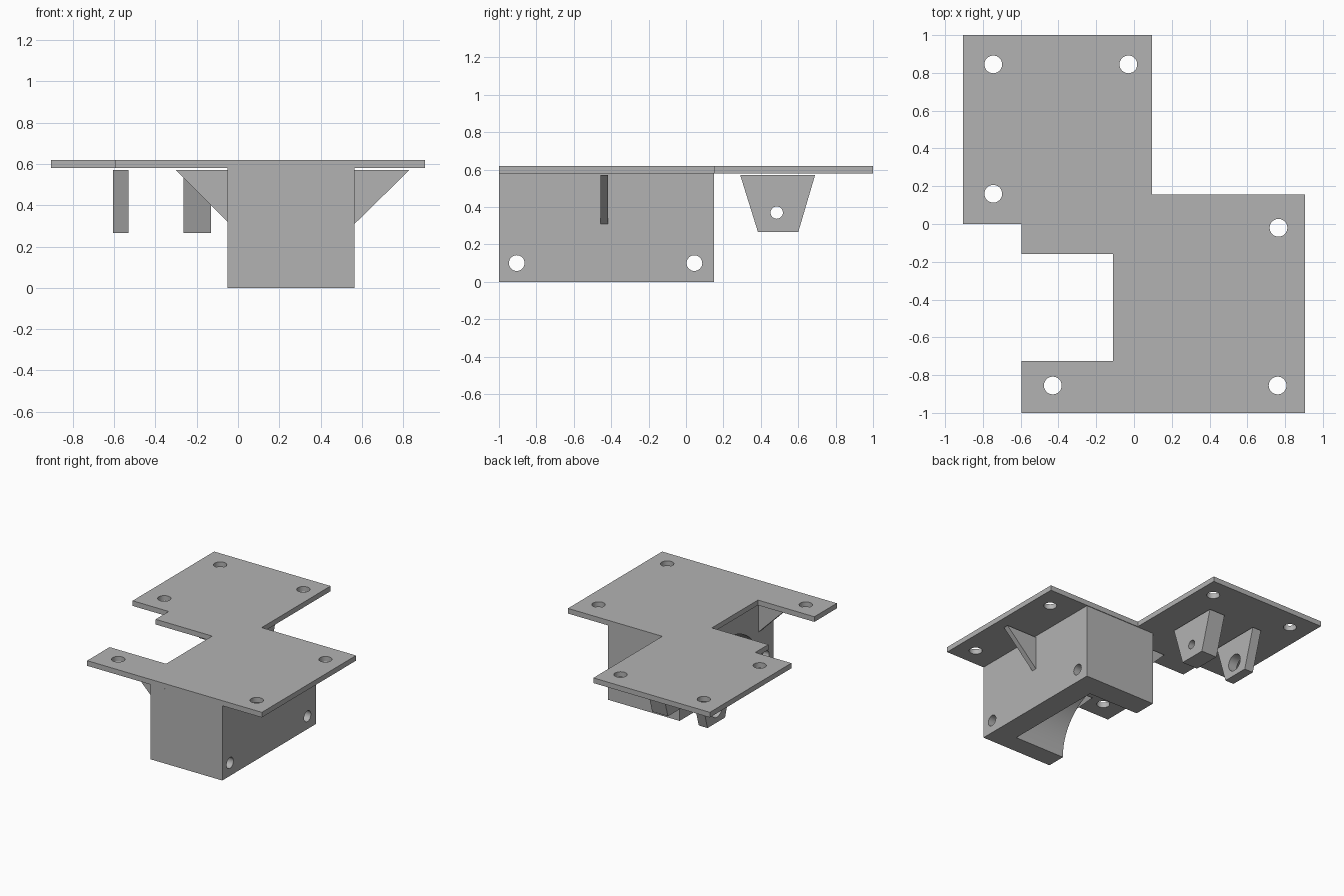
import bpy
import math
from mathutils import Matrix, Vector

cube = bpy.data.objects.get("Cube")
if cube:
    bpy.data.objects.remove(cube, do_unlink=True)

grey = bpy.data.materials.new("plain grey")
grey.use_nodes = True
colour = (0.45, 0.45, 0.45, 1)
grey.diffuse_color = colour
grey.node_tree.nodes["Principled BSDF"].inputs["Base Color"].default_value = colour


def prism(name, profile, axis, start, end):
    """Extrude a 2D profile along an axis; the profile uses the other two axes in order."""
    def point(a, b, c):
        return {"x": (c, a, b), "y": (a, c, b), "z": (a, b, c)}[axis]

    n = len(profile)
    verts = [point(a, b, c) for c in (start, end) for a, b in profile]
    faces = [list(range(n)), list(range(n, 2 * n))]
    faces += [[i, (i + 1) % n, (i + 1) % n + n, i + n] for i in range(n)]
    mesh = bpy.data.meshes.new(name)
    mesh.from_pydata(verts, [], faces)
    obj = bpy.data.objects.new(name, mesh)
    bpy.context.collection.objects.link(obj)
    mesh.materials.append(grey)
    # Make all faces point outwards
    bpy.context.view_layer.objects.active = obj
    obj.select_set(True)
    bpy.ops.object.mode_set(mode="EDIT")
    bpy.ops.mesh.select_all(action="SELECT")
    bpy.ops.mesh.normals_make_consistent(inside=False)
    bpy.ops.object.mode_set(mode="OBJECT")
    obj.select_set(False)
    return obj


def rect(a0, a1, b0, b1):
    return [(a0, b0), (a1, b0), (a1, b1), (a0, b1)]


def circle(a, b, radius, sides=32):
    turns = [math.tau * i / sides for i in range(sides)]
    return [(a + radius * math.cos(t), b + radius * math.sin(t)) for t in turns]


def cut(obj, profile, axis, start, end):
    """Subtract an extruded profile from a part."""
    cutter = prism("cutter", profile, axis, start, end)
    cutter.hide_render = True
    mod = obj.modifiers.new("cut", "BOOLEAN")
    mod.operation = "DIFFERENCE"
    mod.solver = "EXACT"
    mod.object = cutter
    bpy.context.view_layer.objects.active = obj
    bpy.ops.object.modifier_apply(modifier=mod.name)
    bpy.data.objects.remove(cutter, do_unlink=True)


def smooth(obj):
    bpy.context.view_layer.objects.active = obj
    obj.select_set(True)
    bpy.ops.object.shade_smooth_by_angle(angle=math.radians(30))
    obj.select_set(False)


# Stepped mounting plate with a side notch and screw holes
outline = [(-0.905, 0), (-0.595, 0), (-0.595, -0.16), (-0.11, -0.16),
           (-0.11, -0.725), (-0.595, -0.725), (-0.595, -1), (0.905, -1),
           (0.905, 0.155), (0.095, 0.155), (0.095, 1), (-0.905, 1)]
plate = prism("mounting_plate", outline, "z", 0.58, 0.62)
for x, y in [(-0.745, 0.845), (-0.03, 0.845), (-0.745, 0.16),
             (0.765, -0.02), (0.76, -0.855), (-0.43, -0.855)]:
    cut(plate, circle(x, y, 0.047), "z", 0.5, 0.7)
smooth(plate)

# Housing block with a round recess open at the side and bottom
block = prism("housing_block", rect(-0.05, 0.565, -1, 0.15), "z", 0, 0.58)
cut(block, circle(-0.44, 0.01, 0.41, 64), "x", -0.2, 0.385)
for y in (-0.905, 0.045):
    cut(block, circle(y, 0.1, 0.042), "x", -0.2, 0.7)
smooth(block)

# Triangular gussets under the plate
prism("left_gusset", [(0.565, 0.57), (0.83, 0.57), (0.565, 0.31)], "y", -0.457, -0.417)
for name, y in (("front_right_gusset", -0.84), ("rear_right_gusset", -0.04)):
    prism(name, [(-0.05, 0.57), (-0.3, 0.57), (-0.05, 0.32)], "y", y - 0.02, y + 0.02)

# Tapered hanging brackets with axle holes
taper = [(0.29, 0.57), (0.69, 0.57), (0.6, 0.265), (0.385, 0.265)]
for name, x0, x1, radius in (("outer_bracket", -0.605, -0.53, 0.065),
                             ("inner_bracket", -0.265, -0.13, 0.033)):
    bracket = prism(name, taper, "x", x0, x1)
    cut(bracket, circle(0.485, 0.37, radius), "x", x0 - 0.1, x1 + 0.1)
    smooth(bracket)
